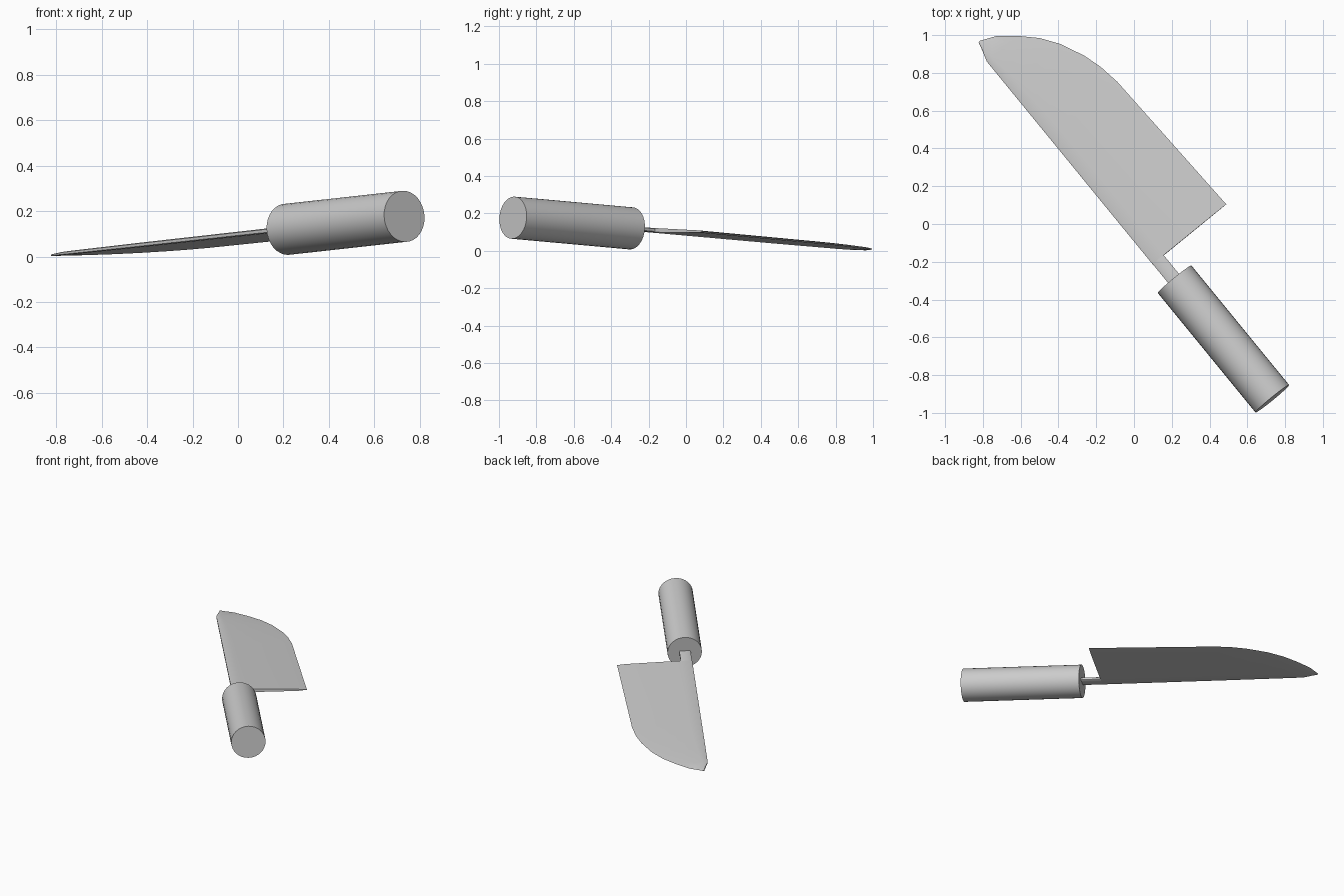
import bpy, bmesh
from math import cos, sin, pi
from mathutils import Vector

if "Cube" in bpy.data.objects:
    bpy.data.objects.remove(bpy.data.objects["Cube"])

# Knife frame: u runs to the tip, v to the cutting edge, w upwards
ORIGIN = Vector((0.215, -0.2925, 0.12))
U = Vector((-0.633, 0.774, -0.07)).normalized()
V = Vector((0.774, 0.633, 0)).normalized()
W = V.cross(U)


def loft(name, rings, angle):
    """Skin closed rings of (u, v, w) points, cap both ends."""
    bm = bmesh.new()
    loops = [[bm.verts.new(ORIGIN + U * u + V * v + W * w) for u, v, w in r] for r in rings]
    for a, b in zip(loops, loops[1:]):
        n = len(a)
        for i in range(n):
            bm.faces.new((a[i], a[(i + 1) % n], b[(i + 1) % n], b[i]))
    bm.faces.new(loops[0])
    bm.faces.new(loops[-1])
    bmesh.ops.recalc_face_normals(bm, faces=bm.faces)
    mesh = bpy.data.meshes.new(name)
    bm.to_mesh(mesh)
    bm.free()
    obj = bpy.data.objects.new(name, mesh)
    bpy.context.collection.objects.link(obj)
    bpy.ops.object.select_all(action='DESELECT')
    obj.select_set(True)
    bpy.context.view_layer.objects.active = obj
    bpy.ops.object.shade_smooth_by_angle(angle=angle)
    return obj


# Round handle
loft("handle", [[(u, 0.115 * cos(2 * pi * i / 32), 0.113 * sin(2 * pi * i / 32))
                 for i in range(32)] for u in (0.0, -0.819)], 0.6)

# Neck between handle and blade
loft("neck", [[(u, -0.039, -0.007), (u, -0.032, -0.011), (u, 0.03, -0.011), (u, 0.036, -0.007),
               (u, 0.036, 0.007), (u, 0.03, 0.011), (u, -0.032, 0.011), (u, -0.039, 0.007)]
              for u in (-0.03, 0.137)], 0.9)

# Blade: spine and edge positions along its length, with half thickness
stations = [(0.135, -0.04, 0.463, 0.011), (1.004, -0.04, 0.427, 0.010),
            (1.12, -0.04, 0.409, 0.0095), (1.22, -0.04, 0.380, 0.009),
            (1.35, -0.04, 0.321, 0.0085), (1.445, -0.04, 0.255, 0.008),
            (1.524, -0.04, 0.176, 0.007), (1.598, -0.018, 0.085, 0.005),
            (1.633, -0.009, 0.004, 0.003)]
rings = []
for u, s, e, t in stations:
    span = e - s
    bevel = e - min(0.06, span * 0.3)
    drop = -0.007 * span / 0.5
    half = [(s, 0.6 * t), (s + span * 0.02, t), (s + span * 0.16, t), (bevel, 0.55 * t + drop)]
    rings.append([(u, v, w) for v, w in half] + [(u, e, drop)]
                 + [(u, v, (2 * drop if v == bevel else 0) - w) for v, w in reversed(half)])
loft("blade", rings, 0.6)
